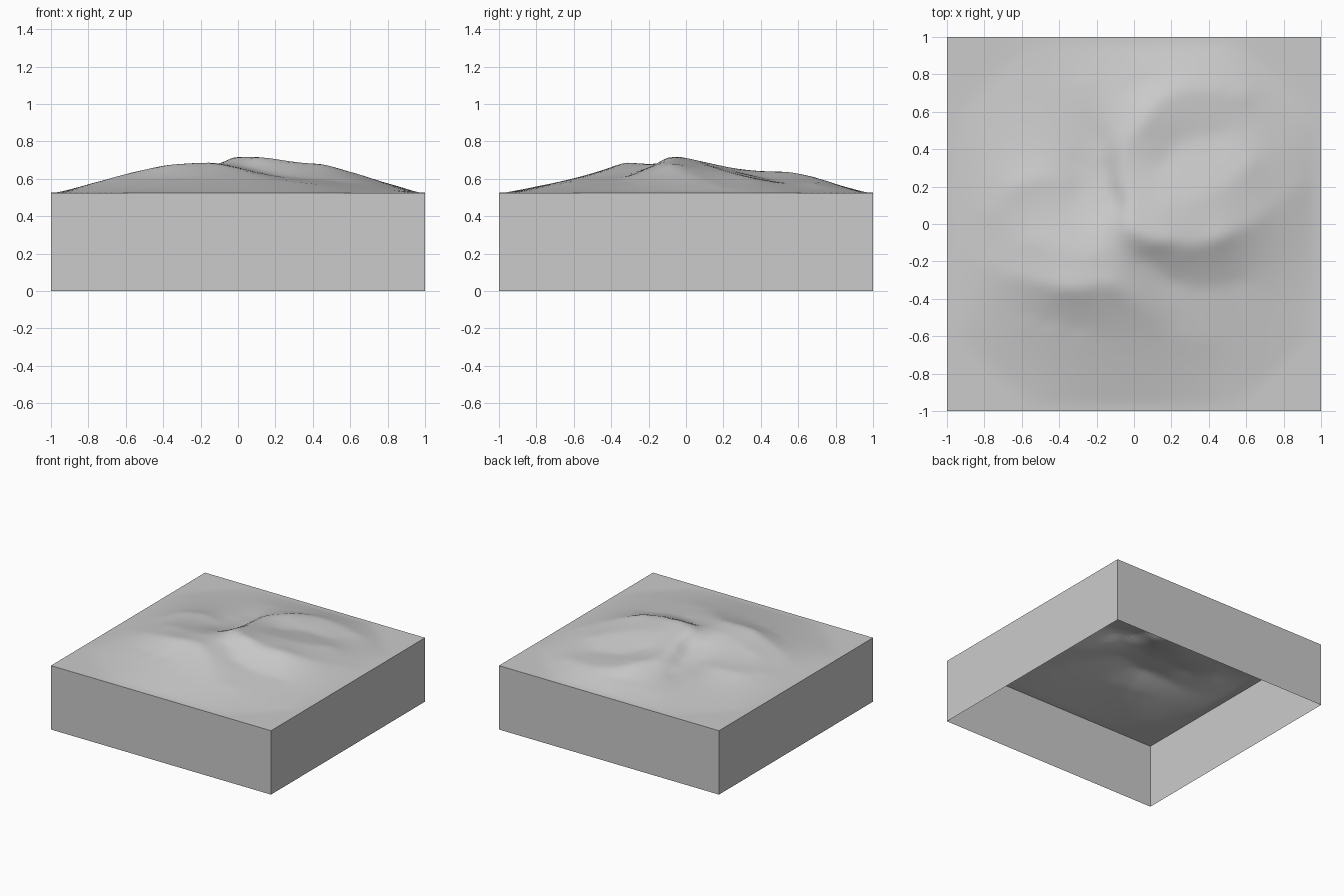
import bpy
import bmesh
from mathutils import Vector

TOP = 0.525      # height of the flat border
CELLS = 64       # terrain cells along each side
PASSES = 220     # relaxation passes for the terrain

cube = bpy.data.objects.get("Cube")
if cube:
    bpy.data.objects.remove(cube, do_unlink=True)


def flat_material(name, colour):
    mat = bpy.data.materials.new(name)
    mat.use_nodes = True
    mat.diffuse_color = colour
    mat.node_tree.nodes["Principled BSDF"].inputs["Base Color"].default_value = colour
    return mat


# Crest and valley lines that shape the relief
south_crest = [(-.78, -.23, .575), (-.57, -.29, .635), (-.37, -.34, .68), (-.14, -.32, .69)]
front_spur = [(-.14, -.32, .69), (.03, -.41, .65), (.18, -.56, .6), (.4, -.64, .573)]
south_foot = [(-.6, -.5, .585), (-.4, -.56, .598), (-.15, -.6, .6), (0, -.75, .568)]
west_shelf = [(-.57, -.08, .63), (-.4, -.14, .655), (-.2, -.15, .68)]
west_arm = [(-.74, .05, .585), (-.62, .2, .605), (-.48, .26, .61), (-.37, .2, .605)]
west_hollow = [(-.18, .02, .635), (-.28, .17, .59), (-.3, .35, .575)]
mound_crest = [(-.03, -.03, .72), (.15, -.1, .72), (.3, -.11, .69), (.47, -.07, .68),
               (.6, 0, .638), (.73, .12, .595), (.86, .22, .555)]
cliff_foot = [(.03, -.18, .665), (.2, -.32, .615), (.4, -.36, .595), (.62, -.3, .575)]
mound_edge = [(-.03, -.03, .72), (-.03, .13, .685), (-.06, .26, .655), (-.05, .42, .64)]
north_crest = [(-.05, .42, .64), (.05, .55, .64), (.16, .68, .612), (.35, .73, .592),
               (.6, .68, .575)]
mound_foot = [(-.1, .1, .635), (-.16, .25, .59), (-.2, .45, .57), (-.27, .56, .565)]
inner_valley = [(.13, .3, .63), (.25, .45, .6), (.42, .48, .585), (.6, .5, .578)]
mound_side = [(.15, .08, .685), (.35, .13, .665), (.52, .22, .635), (.64, .35, .605)]
north_slope = [(-.35, .75, .55), (-.1, .72, .572), (.16, .82, .565)]

paths = [south_crest, front_spur, south_foot, west_shelf, west_arm, west_hollow, mound_crest,
         cliff_foot, mound_edge, north_crest, mound_foot, inner_valley, mound_side, north_slope]


def outside_relief(x, y):
    """True on the flat border around the rounded relief."""
    x, y = abs(x), abs(y)
    return max(x, y) > 0.955 or x + y > 1.5


def pinned_heights():
    """Grid cells that lie on a line, with the line's average height there."""
    samples = {}
    for path in paths:
        for a, b in zip(path, path[1:]):
            for step in range(CELLS + 1):
                p = Vector(a).lerp(Vector(b), step / CELLS)
                key = (round((p.x + 1) * CELLS / 2), round((p.y + 1) * CELLS / 2))
                samples.setdefault(key, []).append(p.z)
    return {key: sum(zs) / len(zs) for key, zs in samples.items()}


def relaxed_heights():
    """Stretch a sheet over the lines, like cloth held at the border."""
    pins = pinned_heights()
    size = CELLS + 1
    sheet = [[TOP] * size for _ in range(size)]
    free = []
    for i in range(size):
        for j in range(size):
            if (i, j) in pins:
                sheet[i][j] = pins[i, j]
            elif not outside_relief(i * 2 / CELLS - 1, j * 2 / CELLS - 1):
                free.append((i, j))
    for _ in range(PASSES):
        for i, j in free:
            mean = (sheet[i - 1][j] + sheet[i + 1][j] + sheet[i][j - 1] + sheet[i][j + 1]) / 4
            sheet[i][j] += 1.7 * (mean - sheet[i][j])
    return sheet


def add_object(name, bm, mat):
    mesh = bpy.data.meshes.new(name)
    bm.to_mesh(mesh)
    bm.free()
    mesh.materials.append(mat)
    obj = bpy.data.objects.new(name, mesh)
    bpy.context.collection.objects.link(obj)
    return obj


grey = flat_material("plain grey", (0.6, 0.6, 0.6, 1))

# Terrain sheet
bm = bmesh.new()
bmesh.ops.create_grid(bm, x_segments=CELLS, y_segments=CELLS, size=1)
sheet = relaxed_heights()
for v in bm.verts:
    v.co.z = sheet[round((v.co.x + 1) * CELLS / 2)][round((v.co.y + 1) * CELLS / 2)]
inner = [v for v in bm.verts if not v.is_boundary]
for _ in range(3):
    bmesh.ops.smooth_vert(bm, verts=inner, factor=0.4, use_axis_z=True)
terrain = add_object("terrain_top", bm, grey)
bpy.context.view_layer.objects.active = terrain
terrain.select_set(True)
bpy.ops.object.shade_smooth_by_angle()

# Four thin side walls, open underneath
bm = bmesh.new()
bmesh.ops.create_cube(bm, size=2)
for v in bm.verts:
    v.co.z = TOP if v.co.z > 0 else 0
caps = [f for f in bm.faces if abs(f.normal.z) > 0.5]
bmesh.ops.delete(bm, geom=caps, context='FACES_ONLY')
add_object("side_walls", bm, grey)
